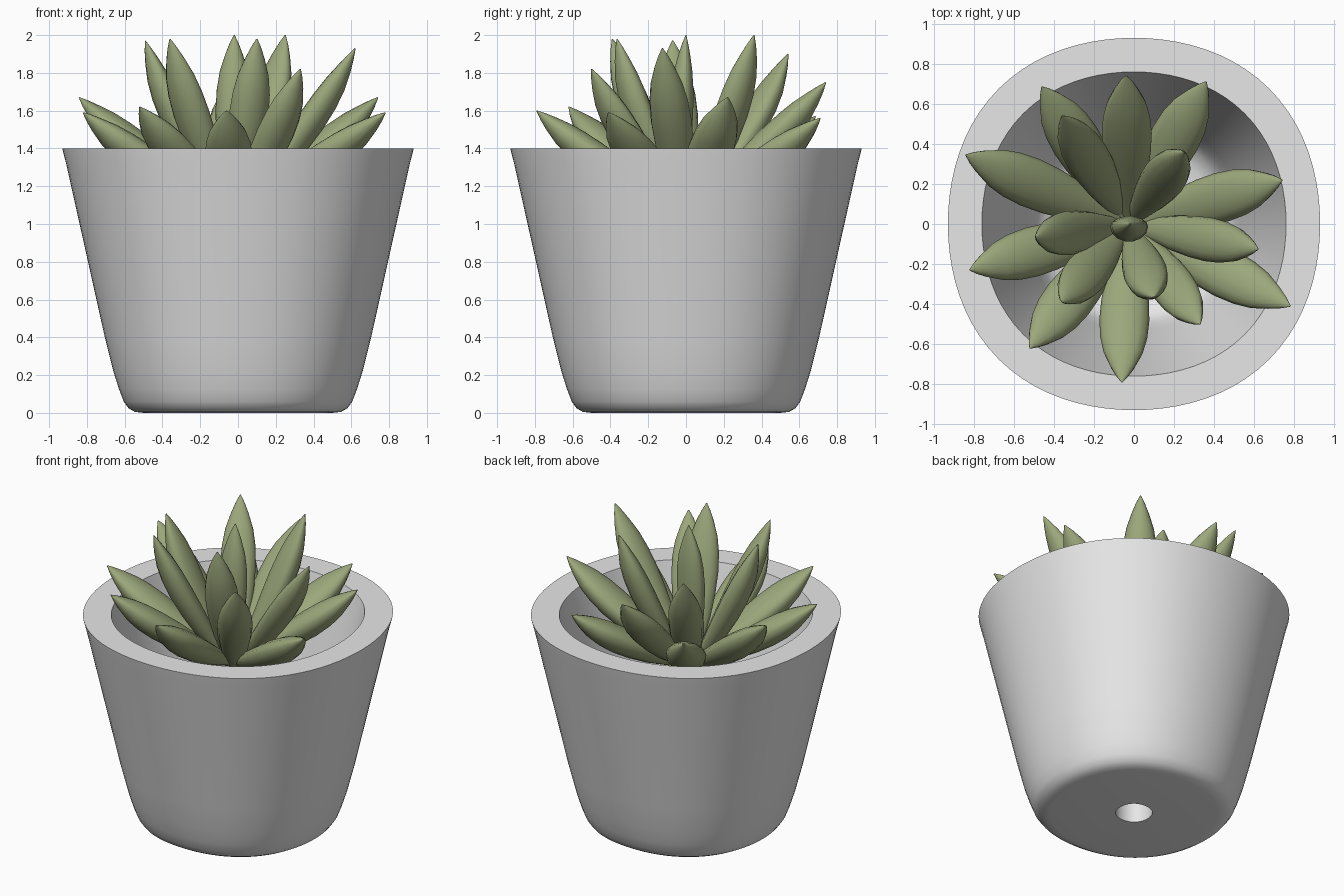
import bpy, bmesh
from math import sin, cos, pi, radians
from mathutils import Vector

cube = bpy.data.objects.get("Cube")
if cube:
    bpy.data.objects.remove(cube, do_unlink=True)


def material(name, color):
    mat = bpy.data.materials.new(name)
    mat.use_nodes = True
    mat.diffuse_color = color
    node = next(n for n in mat.node_tree.nodes if n.type == 'BSDF_PRINCIPLED')
    node.inputs["Base Color"].default_value = color
    node.inputs["Roughness"].default_value = 0.7
    return mat


pot_grey = material("pot_grey", (0.8, 0.8, 0.8, 1))
leaf_green = material("leaf_green", (0.33, 0.39, 0.2, 1))


def skin(name, rings, mat, closed=False):
    """Bridge equal rings of points; either loop back to the first or cap both ends."""
    bm = bmesh.new()
    loops = [[bm.verts.new(p) for p in ring] for ring in rings]
    n = len(loops[0])
    pairs = list(zip(loops, loops[1:]))
    if closed:
        pairs.append((loops[-1], loops[0]))
    else:
        bm.faces.new(loops[0])
        bm.faces.new(loops[-1])
    for a, b in pairs:
        for i in range(n):
            j = (i + 1) % n
            bm.faces.new((a[i], a[j], b[j], b[i]))
    bmesh.ops.recalc_face_normals(bm, faces=bm.faces)
    mesh = bpy.data.meshes.new(name)
    bm.to_mesh(mesh)
    bm.free()
    mesh.materials.append(mat)
    obj = bpy.data.objects.new(name, mesh)
    bpy.context.collection.objects.link(obj)
    bpy.ops.object.select_all(action='DESELECT')
    obj.select_set(True)
    bpy.context.view_layer.objects.active = obj
    bpy.ops.object.shade_smooth_by_angle(angle=radians(40))
    return obj


# Hollow pot with a drain hole; its rings bulge slightly on the diagonals
def pot_ring(r, z, n=80):
    angles = [2 * pi * i / n for i in range(n)]
    radii = [r * (1 + 0.014 * (1 - cos(4 * a))) for a in angles]
    return [(q * cos(a), q * sin(a), z) for q, a in zip(radii, angles)]


POT_PROFILE = [
    (0.11, 0.0), (0.50, 0.0), (0.545, 0.005), (0.58, 0.025), (0.605, 0.06),
    (0.63, 0.125), (0.66, 0.22), (0.705, 0.4), (0.91, 1.32), (0.928, 1.39),
    (0.93, 1.4), (0.76, 1.4), (0.75, 1.36), (0.53, 0.42), (0.50, 0.3),
    (0.46, 0.22), (0.39, 0.18), (0.30, 0.17), (0.11, 0.17),
]
skin("pot", [pot_ring(r, z) for r, z in POT_PROFILE], pot_grey, closed=True)


# Plump pointed leaves: position along the leaf, share of the full width
LEAF_SHAPE = [(0, 0.3), (0.12, 0.5), (0.3, 0.8), (0.45, 0.95), (0.58, 1), (0.7, 0.94),
              (0.8, 0.78), (0.89, 0.5), (0.95, 0.27), (1, 0.03)]


def leaf(name, tip, width, base_z, sag, n=14):
    tip = Vector(tip)
    heart = Vector((-0.03, 0, base_z))
    out = Vector((tip.x - heart.x, tip.y - heart.y, 0))
    out = out.normalized() if out.length > 0.05 else Vector((0, -1, 0))
    base = heart + out * 0.03
    side = out.cross(Vector((0, 0, 1)))
    # The middle sags outward and down, so the tip turns up
    bend = (base + tip) / 2 + side.cross(tip - base).normalized() * -sag
    rings = []
    for t, share in LEAF_SHAPE:
        centre = base * (1 - t) ** 2 + bend * (2 * t * (1 - t)) + tip * t * t
        along = ((bend - base) * (1 - t) + (tip - bend) * t).normalized()
        upper = side.cross(along)
        w = width / 2 * share
        ring = []
        for i in range(n):
            a = 2 * pi * i / n
            depth = 0.55 if sin(a) > 0 else 0.8
            ring.append(centre + side * (w * cos(a)) + upper * (w * depth * sin(a)))
        rings.append(ring)
    return skin(name, rings, leaf_green)


OUTER_TIPS = [(-0.04, 0.74, 1.75), (0.36, 0.71, 1.56), (0.74, 0.22, 1.67),
              (0.78, -0.41, 1.59), (-0.06, -0.79, 1.6), (-0.52, -0.62, 1.62),
              (-0.82, -0.23, 1.59), (-0.84, 0.345, 1.67), (-0.46, 0.685, 1.57)]
INNER_TIPS = [(0.62, -0.125, 1.93), (0.33, -0.5, 1.82), (-0.36, 0.54, 1.9),
              (-0.49, -0.07, 1.97), (-0.36, -0.39, 1.98), (0.1, -0.365, 1.98),
              (0.25, 0.36, 2.0)]
for i, tip in enumerate(OUTER_TIPS, 1):
    leaf(f"outer_leaf_{i}", tip, 0.25, 1.08, 0.03)
for i, tip in enumerate(INNER_TIPS, 1):
    leaf(f"inner_leaf_{i}", tip, 0.22, 1.05, 0.04)
leaf("centre_bud", (-0.02, 0, 2.0), 0.19, 1.05, 0)
